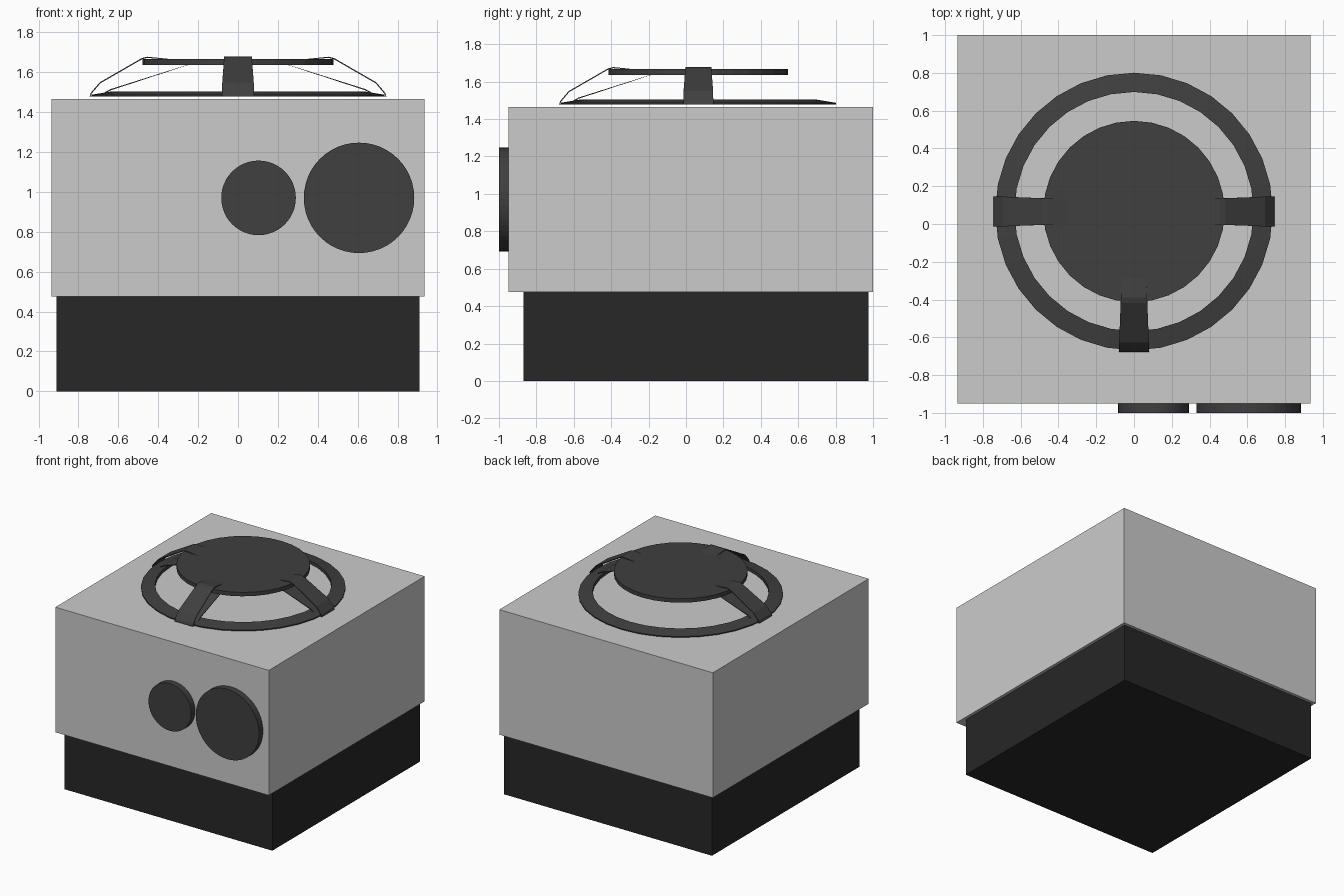
import bpy, bmesh
from math import cos, sin, pi
from mathutils import Matrix

if "Cube" in bpy.data.objects:
    bpy.data.objects.remove(bpy.data.objects["Cube"])


def material(name, v):
    m = bpy.data.materials.new(name)
    m.diffuse_color = (v, v, v, 1)
    m.use_nodes = True
    m.node_tree.nodes["Principled BSDF"].inputs["Base Color"].default_value = m.diffuse_color
    return m


TRIM = material("dark_trim", 0.05)
BLACK = material("black_base", 0.02)
CY = 0.066          # centre of the round top assembly in y


def finish(name, bm, mat=None):
    bmesh.ops.recalc_face_normals(bm, faces=bm.faces)
    me = bpy.data.meshes.new(name)
    bm.to_mesh(me)
    bm.free()
    ob = bpy.data.objects.new(name, me)
    bpy.context.collection.objects.link(ob)
    if mat:
        me.materials.append(mat)
    return ob


def box(name, lo, hi, mat=None):
    bm = bmesh.new()
    size = [b - a for a, b in zip(lo, hi)]
    mid = [(a + b) / 2 for a, b in zip(lo, hi)]
    bmesh.ops.create_cube(bm, size=1, matrix=Matrix.Translation(mid) @ Matrix.Diagonal((*size, 1)))
    return finish(name, bm, mat)


def disc(name, r, depth, matrix, segments):
    bm = bmesh.new()
    bmesh.ops.create_cone(bm, cap_ends=True, segments=segments, radius1=r, radius2=r,
                          depth=depth, matrix=matrix)
    return finish(name, bm, TRIM)


def ring(name, profile, segments):
    bm = bmesh.new()
    loops = []
    for i in range(segments):
        a = 2 * pi * i / segments
        loops.append([bm.verts.new((r * cos(a), CY + r * sin(a), z)) for r, z in profile])
    n = len(profile)
    for i in range(segments):
        p, q = loops[i], loops[(i + 1) % segments]
        for j in range(n):
            k = (j + 1) % n
            bm.faces.new((p[j], q[j], q[k], p[k]))
    return finish(name, bm, TRIM)


def strap(name, angle):
    # closed band, open at its sides: (radius, height, half width)
    path = [(0.742, 1.480, 0.080), (0.736, 1.495, 0.080), (0.692, 1.547, 0.079),
            (0.482, 1.668, 0.070), (0.455, 1.675, 0.069), (0.205, 1.652, 0.062),
            (0.640, 1.512, 0.076), (0.690, 1.484, 0.079)]
    bm = bmesh.new()
    pairs = [(bm.verts.new((r, -w, z)), bm.verts.new((r, w, z))) for r, z, w in path]
    for i, (a, b) in enumerate(pairs):
        c, d = pairs[(i + 1) % len(pairs)]
        bm.faces.new((a, b, d, c))
    bm.transform(Matrix.Translation((0, CY, 0)) @ Matrix.Rotation(angle, 4, 'Z'))
    ob = finish(name, bm, TRIM)
    mod = ob.modifiers.new("thickness", 'SOLIDIFY')
    mod.thickness = 0.006
    mod.offset = 0


# Housing and recessed base
box("housing", (-0.935, -0.95, 0.475), (0.935, 1.0, 1.465))
box("base", (-0.91, -0.87, 0), (0.91, 0.975, 0.475), BLACK)

# Round dials on the front
for name, x, r in (("small_dial", 0.103, 0.187), ("large_dial", 0.607, 0.277)):
    disc(name, r, 0.05, Matrix.Translation((x, -0.975, 0.97)) @ Matrix.Rotation(pi / 2, 4, 'X'), 48)

# Ring, raised cover and three straps on top
ring("top_ring", [(0.633, 1.479), (0.735, 1.479), (0.735, 1.487), (0.633, 1.504)], 32)
disc("top_cover", 0.48, 0.031, Matrix.Translation((0, CY, 1.652)), 32)
for name, angle in (("right_strap", 0), ("left_strap", pi), ("front_strap", -pi / 2)):
    strap(name, angle)
